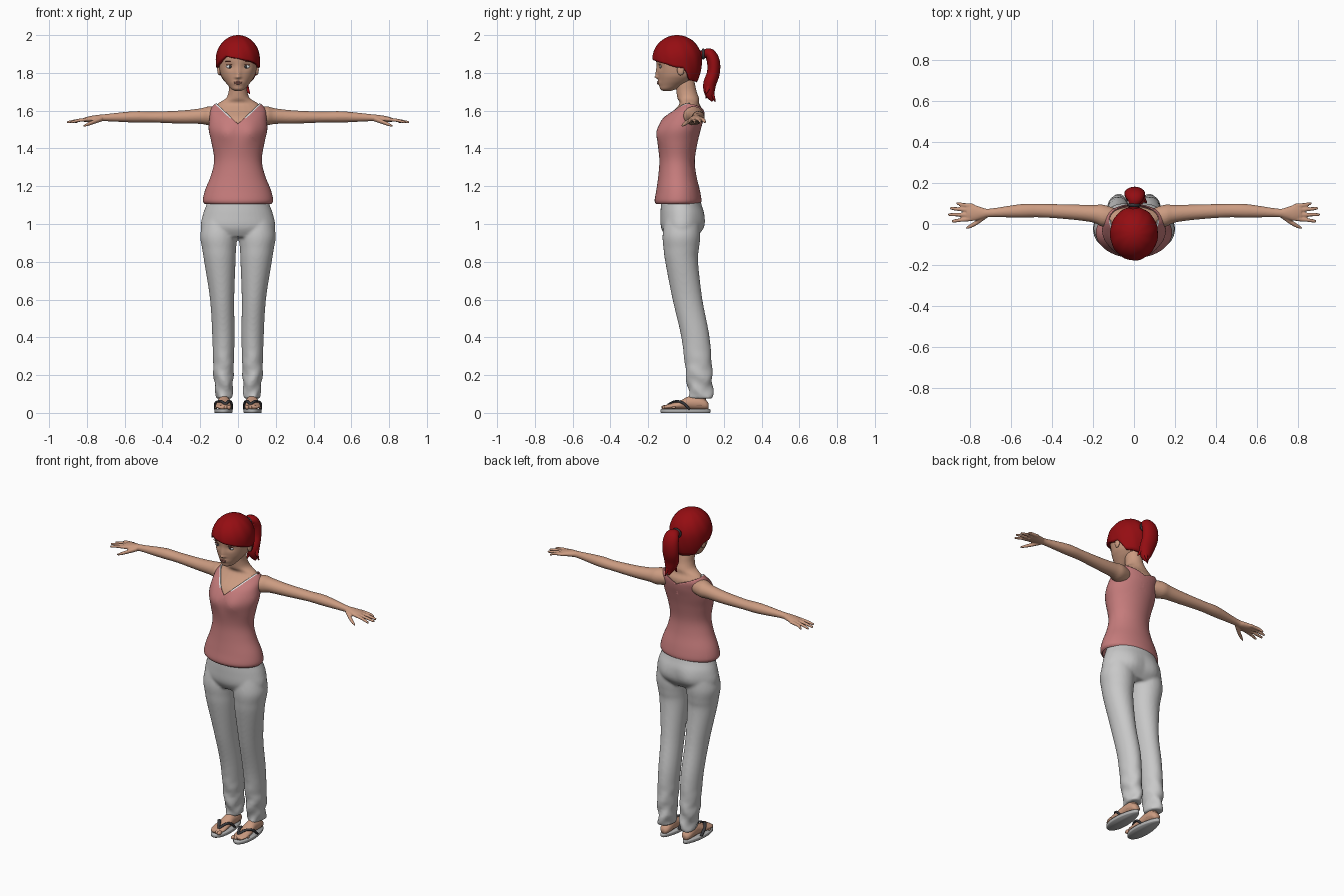
import bpy, bmesh
from math import sin, cos, pi, exp, sqrt, atan2, degrees
from mathutils import Vector, Matrix
from mathutils.bvhtree import BVHTree

if "Cube" in bpy.data.objects:
    bpy.data.objects.remove(bpy.data.objects["Cube"])


def material(name, r, g, b):
    mat = bpy.data.materials.new(name)
    mat.use_nodes = True
    mat.diffuse_color = (r, g, b, 1)
    mat.node_tree.nodes["Principled BSDF"].inputs["Base Color"].default_value = (r, g, b, 1)
    return mat


SKIN = material("skin", .6, .33, .22)
HAIR = material("red hair", .3, .004, .006)
TOP = material("dusty pink", .56, .2, .2)
PANTS = material("light grey cloth", .58, .58, .58)
SOLE = material("sole grey", .45, .45, .45)
DARK = material("dark strap", .04, .04, .045)
WHITE = material("white", .75, .75, .75)
LIPS = material("lips", .45, .18, .14)
BROW = material("brow", .16, .03, .02)

FRAMES = {"X": (Vector((0, 1, 0)), Vector((0, 0, 1))),
          "Y": (Vector((1, 0, 0)), Vector((0, 0, 1))),
          "Z": (Vector((1, 0, 0)), Vector((0, 1, 0)))}


def finish(name, bm, *mats):
    bmesh.ops.recalc_face_normals(bm, faces=bm.faces[:])
    for face in bm.faces:
        face.smooth = True
    mesh = bpy.data.meshes.new(name)
    bm.to_mesh(mesh)
    bm.free()
    for mat in mats:
        mesh.materials.append(mat)
    obj = bpy.data.objects.new(name, mesh)
    bpy.context.collection.objects.link(obj)
    return obj


def spline(stations, steps):
    """Smooth in-between stations through the given ones."""
    pts = [Vector(s) for s in stations]
    out = []
    for i in range(len(pts) - 1):
        a, b, c, d = (pts[min(max(i + k, 0), len(pts) - 1)] for k in (-1, 0, 1, 2))
        for k in range(steps):
            t = k / steps
            out.append(b + (c - a) * (t / 2) + (a * 2 - b * 5 + c * 4 - d) * (t * t / 2)
                       + (b * 3 - a - c * 3 + d) * (t ** 3 / 2))
    return out + [pts[-1]]


def loft(bm, stations, axis="Z", seg=24, steps=4, mould=None, caps=True, side=1):
    """Elliptical rings (x, y, z, width, depth); axis None follows the path."""
    path = spline(stations, steps)
    rings = []
    for i, p in enumerate(path):
        centre = Vector(p[:3])
        if axis:
            u, v = FRAMES[axis]
        else:
            t = Vector(path[min(i + 1, len(path) - 1)][:3]) - Vector(path[max(i - 1, 0)][:3])
            u = Vector((1, 0, 0)) - t * (t.x / t.length_squared)
            u.normalize()
            v = t.normalized().cross(u)
        ring = []
        for k in range(seg):
            a = 2 * pi * k / seg
            co = centre + u * (p[3] * cos(a)) + v * (p[4] * sin(a))
            if mould:
                co = mould(co)
            co.x *= side
            ring.append(bm.verts.new(co))
        rings.append(ring)
    for lo, hi in zip(rings, rings[1:]):
        for k in range(seg):
            bm.faces.new((lo[k - 1], lo[k], hi[k], hi[k - 1]))
    if caps:
        bm.faces.new(rings[0])
        bm.faces.new(rings[-1])


def ball(name, at, size, mat, rot=None):
    bm = bmesh.new()
    turn = rot.to_matrix().to_4x4() if rot else Matrix()
    bmesh.ops.create_uvsphere(bm, u_segments=20, v_segments=12, radius=1,
                              matrix=Matrix.Translation(at) @ turn @ Matrix.Diagonal((*size, 1)))
    return finish(name, bm, mat)


def tube(name, path, mat, **options):
    bm = bmesh.new()
    loft(bm, path, None, **options)
    return finish(name, bm, mat)


def fuse(obj, voxel, repeat):
    mod = obj.modifiers.new("blend", "REMESH")
    mod.mode, mod.voxel_size, mod.use_smooth_shade = "VOXEL", voxel, True
    mod = obj.modifiers.new("soften", "SMOOTH")
    mod.factor, mod.iterations = .5, repeat


def bump(d1, w1, d2, w2):
    return exp(-(d1 / w1) ** 2 - (d2 / w2) ** 2)


# Torso shape shared by the skin and the tank top
def bust(co):
    if co.y < -.04:
        co.y -= .016 * bump(abs(co.x) - .065, .05, co.z - 1.485, .055)
    return co


TORSO = [(0, -.042, 1.105, .174, .116), (0, -.042, 1.125, .186, .124), (0, -.042, 1.18, .174, .115),
         (0, -.046, 1.26, .142, .1), (0, -.047, 1.34, .126, .094), (0, -.044, 1.43, .14, .105),
         (0, -.034, 1.5, .155, .112), (0, -.014, 1.56, .151, .108), (0, .012, 1.605, .146, .085),
         (0, .018, 1.638, .118, .064), (0, .012, 1.665, .064, .057)]
NECK = [(0, .003, 1.7, .05, .054), (0, -.004, 1.74, .048, .052), (0, -.015, 1.8, .047, .05)]

# Body: shoulders, neck, arms and hands fused together
body = bmesh.new()
inner = [(x, y, z, w - .012, d - .012) for x, y, z, w, d in TORSO[4:-1]]
loft(body, inner + TORSO[-1:] + NECK, mould=bust)
ARM = [(.09, .035, 1.575, .04, .04), (.15, .04, 1.573, .054, .05), (.2, .05, 1.571, .043, .041),
       (.3, .058, 1.566, .037, .035), (.45, .065, 1.566, .033, .029), (.55, .064, 1.567, .033, .03),
       (.7, .054, 1.563, .021, .019), (.74, .053, 1.56, .028, .018), (.78, .054, 1.556, .039, .016),
       (.815, .055, 1.551, .035, .012)]
FINGERS = [(.088, .868, .1), (.066, .898, .076), (.044, .907, .046), (.026, .89, .014)]
for s in (1, -1):
    loft(body, ARM, "X", side=s)
    for base, tip, end in FINGERS:
        mid = (base + end) / 2
        loft(body, [(.78, base, 1.555, .011, .01), (.84, mid, 1.549, .01, .009),
                    (tip - .01, end, 1.54, .008, .007), (tip, end, 1.538, .004, .004)],
             "X", seg=12, side=s)
    loft(body, [(.72, .04, 1.557, .014, .014), (.765, .008, 1.54, .013, .012),
                (.8, -.012, 1.526, .01, .009), (.82, -.02, 1.518, .004, .004)],
         "X", seg=12, side=s)
fuse(finish("body", body, SKIN), .0045, 4)

# Tank top with a cut V neck and lace trim
shirt = bmesh.new()
loft(shirt, TORSO, seg=48, steps=5, mould=bust, caps=False)
NECKLINE, SLOPE, LACE = 1.53, .95, .011
cuts = [((0, .02, 0), (0, 1, 0))]
for s in (1, -1):
    cuts += [((0, 0, NECKLINE), (-SLOPE * s, 0, 1)), ((0, 0, NECKLINE - LACE), (-SLOPE * s, 0, 1)),
             ((0, 0, 1.585), (-.4 * s, 0, 1))]
for point, normal in cuts:
    bmesh.ops.bisect_plane(shirt, geom=shirt.verts[:] + shirt.edges[:] + shirt.faces[:],
                           plane_co=point, plane_no=normal)
open_faces = []
for face in shirt.faces:
    c = face.calc_center_median()
    edge = NECKLINE + SLOPE * abs(c.x) if c.y < .02 else 1.585 + .4 * abs(c.x)
    if c.z > edge:
        open_faces.append(face)
    elif c.y < .02 and c.z > edge - LACE and abs(c.x) > .035:
        face.material_index = 1
bmesh.ops.delete(shirt, geom=open_faces, context="FACES")
shell = finish("tank_top", shirt, TOP, WHITE).modifiers.new("cloth", "SOLIDIFY")
shell.thickness, shell.offset = .006, -1


# Trousers: hips and both legs fused together
def seat(co):
    if co.y > 0:
        co.y += .014 * bump(abs(co.x) - .08, .06, co.z - 1.0, .06)
    return co


def folds(co):
    loose = max(0, .36 - co.z)
    a = atan2(co.y - .07, co.x - .075)
    co.x += cos(a) * .02 * loose * sin(co.z * 70 + a * 2)
    co.y += sin(a) * .03 * loose * sin(co.z * 55 - a * 3)
    return co


HIPS = [(0, -.03, 1.15, .15, .1), (0, -.025, 1.1, .168, .108), (0, -.02, 1.05, .186, .115),
        (0, -.022, .98, .198, .11), (0, -.024, .93, .17, .08)]
LEG = [(.098, -.02, 1.03, .085, .09), (.102, -.024, .94, .098, .1), (.1, -.025, .87, .09, .094),
       (.096, -.023, .8, .083, .087), (.084, .008, .6, .064, .079), (.077, .05, .4, .059, .075),
       (.077, .07, .2, .053, .07), (.073, .076, .11, .044, .065), (.073, .08, .075, .045, .063)]
trousers = bmesh.new()
loft(trousers, HIPS, seg=40, mould=seat)
for s in (1, -1):
    loft(trousers, LEG, steps=6, seg=32, mould=folds, side=s)
fuse(finish("trousers", trousers, PANTS), .008, 5)


# Head with sculpted nose, eye sockets and mouth
def features(co):
    if co.y < -.07:
        ridge = .024 if co.z < 1.782 else .013
        co.y -= ridge * bump(co.x, .014, co.z - 1.782, .012 if co.z < 1.782 else .04)
        co.y += .009 * bump(abs(co.x) - .042, .024, co.z - 1.833, .018)
        co.y -= .006 * bump(co.x, .026, co.z - 1.747, .012)
    return co


SKULL = [(0, -.1, 1.704, .016, .02), (0, -.094, 1.714, .035, .042), (0, -.075, 1.735, .054, .066),
         (0, -.057, 1.76, .074, .088), (0, -.045, 1.79, .091, .104), (0, -.044, 1.84, .101, .111),
         (0, -.045, 1.9, .103, .114), (0, -.045, 1.95, .084, .094), (0, -.045, 1.98, .04, .045)]
head = bmesh.new()
loft(head, SKULL, seg=72, steps=6, mould=features)
surface = BVHTree.FromBMesh(head)
finish("head", head, SKIN)


def on_face(name, x, z, size, mat, lift=0):
    hit, normal, _, _ = surface.ray_cast(Vector((x, -1, z)), Vector((0, 1, 0)))
    out = Vector((normal.x * .6, -1, 0)).normalized()
    ball(name, hit + out * lift, size, mat, out.to_track_quat("Y", "Z"))


for s, label in ((1, "left"), (-1, "right")):
    on_face(label + "_eye", .043 * s, 1.833, (.02, .005, .009), WHITE)
    on_face(label + "_iris", .042 * s, 1.833, (.0075, .003, .008), DARK, .003)
    on_face(label + "_eyelid", .043 * s, 1.843, (.021, .005, .0025), BROW, .001)
    on_face(label + "_brow", .045 * s, 1.86, (.024, .004, .003), BROW)
    ball(label + "_ear", (.1 * s, -.028, 1.815), (.01, .019, .028), SKIN)
on_face("upper_lip", 0, 1.752, (.023, .004, .004), LIPS)
on_face("lower_lip", 0, 1.744, (.019, .005, .0045), LIPS)

# Hair cap with a swept fringe: lower edge by angle from the front
EDGE = [(-180, 1.75), (-128, 1.76), (-106, 1.825), (-85, 1.83), (-62, 1.85), (-35, 1.888),
        (0, 1.875), (40, 1.858), (65, 1.845), (85, 1.83), (106, 1.825), (128, 1.76), (180, 1.75)]


def hair_edge(angle):
    for (a, low), (b, high) in zip(EDGE, EDGE[1:]):
        if angle <= b:
            return low + (high - low) * (angle - a) / (b - a)
    return EDGE[-1][1]


cap = bmesh.new()
SEG, ROWS, MID = 72, 20, 1.87
columns = []
for k in range(SEG):
    a = 2 * pi * k / SEG - pi
    low = hair_edge(degrees(a))
    column = []
    for j in range(ROWS):
        z = low + (2 - low) * sin(pi / 2 * j / ROWS)
        r = sqrt(1 - ((z - MID) / (.13 if z > MID else .2)) ** 2)
        r *= 1 + .008 * sin(a * 11 + z * 30)
        column.append(cap.verts.new((.117 * r * sin(a), -.047 - .131 * r * cos(a), z)))
    columns.append(column)
crown = cap.verts.new((0, -.047, 2))
for left, right in zip(columns, columns[1:] + columns[:1]):
    for j in range(ROWS - 1):
        cap.faces.new((left[j], right[j], right[j + 1], left[j + 1]))
    cap.faces.new((left[-1], right[-1], crown))
shell = finish("hair_cap", cap, HAIR).modifiers.new("thickness", "SOLIDIFY")
shell.thickness, shell.offset = .018, -1

# Ponytail, its loose ends and the band
tube("ponytail", [(0, .06, 1.89, .025, .022), (0, .095, 1.9, .025, .022), (.004, .125, 1.9, .042, .03),
                  (.004, .145, 1.86, .05, .034), (.004, .145, 1.8, .05, .034), (.012, .125, 1.74, .045, .034),
                  (.02, .125, 1.69, .03, .026), (.022, .14, 1.65, .005, .005)], HAIR)
for i, (x, y, z) in enumerate([(.062, .105, 1.69), (-.01, .105, 1.665), (.035, .155, 1.647)]):
    tube("tail_strand_%d" % (i + 1), [(.005, .14, 1.8, .022, .02), (.01 + x / 3, .125, 1.74, .022, .018),
                                      (x, y, z, .003, .003)], HAIR, seg=12)
ball("hair_band", (0, .092, 1.9), (.032, .012, .03), DARK)


# Feet in flip-flops
def sole_outline(co):
    co.x = .077 + (co.x - .077) * (.86 - 1.3 * co.y)
    return co


FOOT = [(.076, -.115, .03, .03, .01), (.077, -.085, .034, .042, .014), (.077, -.03, .042, .04, .024),
        (.075, .02, .053, .034, .036), (.074, .07, .053, .034, .037), (.074, .105, .043, .028, .026),
        (.074, .12, .036, .014, .014)]
for s, label in ((1, "left"), (-1, "right")):
    foot = bmesh.new()
    loft(foot, FOOT, "Y", side=s)
    loft(foot, [(.074, .068, .04, .034, .042), (.074, .07, .08, .029, .036), (.075, .075, .13, .03, .038)], side=s)
    finish(label + "_foot", foot, SKIN)
    for i in range(5):
        size = .015 - .0016 * i
        ball("%s_toe_%d" % (label, i + 1), ((.048 + .017 * i) * s, -.113 + .006 * i * i / 2, .029),
             (size * .75, size * 1.2, size * .8), SKIN)
    sole = bmesh.new()
    loft(sole, [(.077, -.003, 0, .052, .128), (.077, -.003, .004, .055, .132), (.077, -.003, .016, .055, .132),
                (.077, -.003, .02, .053, .13)], seg=36, steps=1, mould=sole_outline, side=s)
    finish(label + "_sole", sole, SOLE)
    for edge, where in ((-.046, "inner"), (.046, "outer")):
        tube("%s_%s_strap" % (label, where),
             [(s * .066, -.095, .045, .007, .005), (s * (.07 + edge * .45), -.055, .062, .01, .006),
              (s * (.077 + edge * .85), -.015, .052, .01, .007), (s * (.077 + edge * .9), .02, .018, .008, .006)],
             DARK, seg=10)
